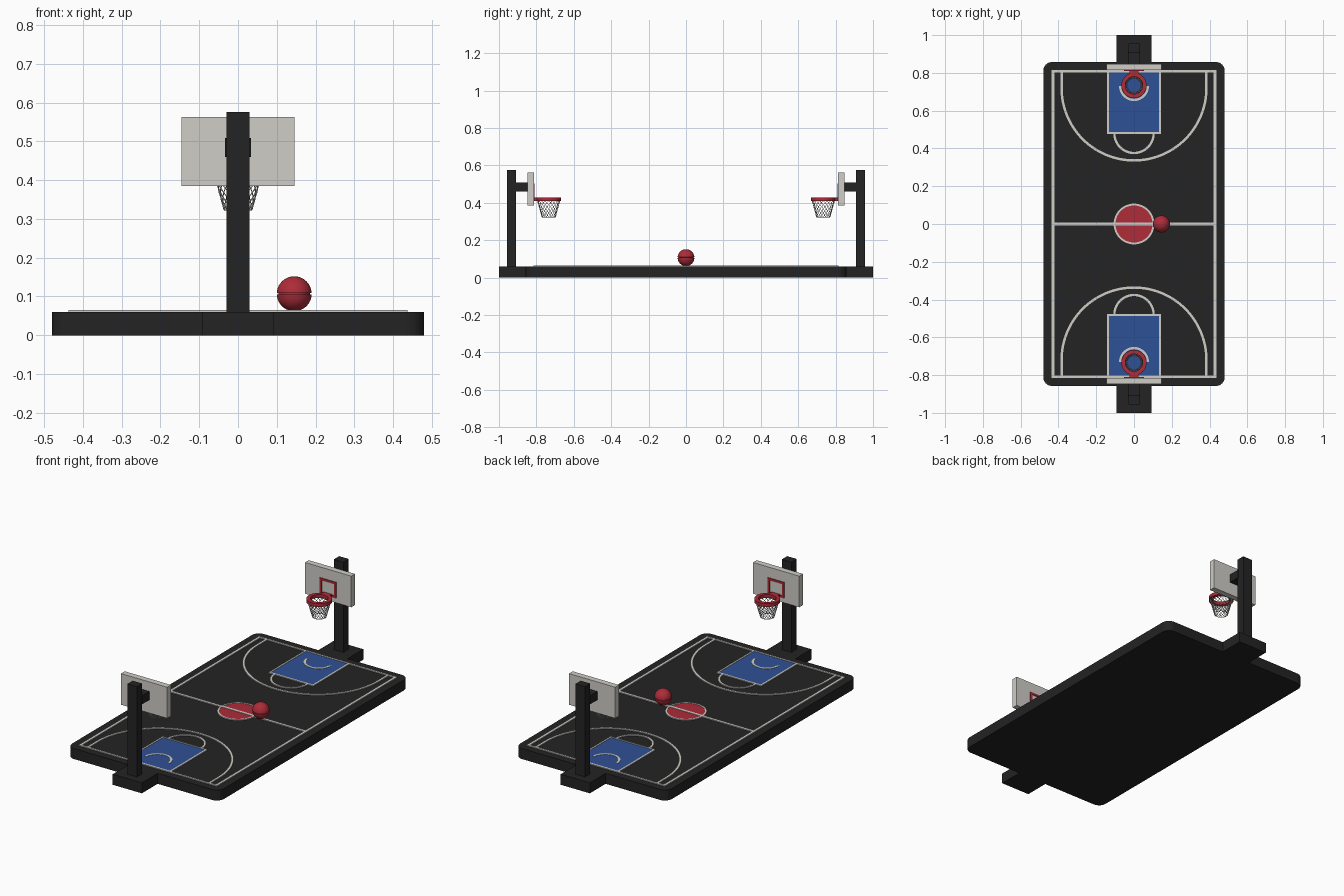
import bpy, bmesh
from math import pi, cos, sin

cube = bpy.data.objects.get("Cube")
if cube:
    bpy.data.objects.remove(cube, do_unlink=True)


def material(name, rgb):
    m = bpy.data.materials.new(name)
    m.use_nodes = True
    m.diffuse_color = (*rgb, 1)
    bsdf = next(n for n in m.node_tree.nodes if n.type == 'BSDF_PRINCIPLED')
    bsdf.inputs["Base Color"].default_value = (*rgb, 1)
    return m


BLACK = material("black", (0.017, 0.017, 0.017))
WHITE = material("off_white", (0.62, 0.61, 0.57))
RED = material("red", (0.42, 0.025, 0.04))
BLUE = material("blue", (0.028, 0.083, 0.31))


def make(name, bm, mat, mirror=False):
    """Turn a bmesh into an object, optionally repeated at the other end."""
    bmesh.ops.recalc_face_normals(bm, faces=bm.faces)
    me = bpy.data.meshes.new(name)
    bm.to_mesh(me)
    bm.free()
    me.materials.append(mat)
    ob = bpy.data.objects.new(name, me)
    bpy.context.collection.objects.link(ob)
    if mirror:
        mod = ob.modifiers.new("other_end", 'MIRROR')
        mod.use_axis = (False, True, False)
        mod.use_mirror_merge = False
    return ob


def add_box(bm, x0, x1, y0, y1, z0, z1):
    vs = bmesh.ops.create_cube(bm, size=1)["verts"]
    for v in vs:
        v.co = (x1 if v.co.x > 0 else x0, y1 if v.co.y > 0 else y0,
                z1 if v.co.z > 0 else z0)
    return vs


def add_arc(bm, cy, ro, ri, a0, a1, z0, z1, n=48):
    """Curved strip with a rectangular section, centred on x = 0."""
    full = abs(a1 - a0 - 2 * pi) < 1e-4
    rows = []
    for i in range(n if full else n + 1):
        a = a0 + (a1 - a0) * i / n
        rows.append([bm.verts.new((r * cos(a), cy + r * sin(a), z))
                     for r, z in ((ro, z0), (ro, z1), (ri, z1), (ri, z0))])
    for i in range(n):
        p, q = rows[i], rows[(i + 1) % len(rows)]
        for k in range(4):
            bm.faces.new((p[k], p[k - 1], q[k - 1], q[k]))
    if not full:
        bm.faces.new(rows[0])
        bm.faces.new(rows[-1])


def box(name, mat, mirror, *dims):
    bm = bmesh.new()
    add_box(bm, *dims)
    return make(name, bm, mat, mirror)


TOP, LINE, FILL = 0.06, 0.065, 0.063

# Court slab with rounded corners
bm = bmesh.new()
add_box(bm, -0.48, 0.48, -0.857, 0.857, 0, TOP)
corners = [e for e in bm.edges if abs(e.verts[0].co.z - e.verts[1].co.z) > 0.01]
bmesh.ops.bevel(bm, geom=corners, offset=0.045, segments=8, profile=0.5, affect='EDGES')
make("court_slab", bm, BLACK)

# Painted areas
box("key_area", BLUE, True, -0.135, 0.135, 0.485, 0.81, TOP - 0.002, FILL)
bm = bmesh.new()
bmesh.ops.create_cone(bm, cap_ends=True, segments=64, radius1=0.102, radius2=0.102, depth=FILL - TOP + 0.002)
bmesh.ops.translate(bm, verts=bm.verts, vec=(0, 0, (FILL + TOP - 0.002) / 2))
make("centre_circle", bm, RED)

# Halfway line and centre ring
box("halfway_line", WHITE, False, -0.425, 0.425, -0.008, 0.008, TOP, LINE)
bm = bmesh.new()
add_arc(bm, 0, 0.108, 0.098, 0, 2 * pi, TOP, LINE, 64)
make("centre_ring", bm, WHITE)

# Border lines
bm = bmesh.new()
for s in (-1, 1):
    add_box(bm, *sorted((s * 0.437, s * 0.422)), -0.815, 0.815, TOP, LINE)
    add_box(bm, -0.422, 0.422, *sorted((s * 0.815, s * 0.803)), TOP, LINE)
make("border_lines", bm, WHITE)

# Three point line, key outline and arcs at each end
bm = bmesh.new()
for s in (-1, 1):
    add_box(bm, *sorted((s * 0.39, s * 0.377)), 0.72, 0.803, TOP, LINE)
    add_box(bm, *sorted((s * 0.142, s * 0.132)), 0.477, 0.803, TOP, LINE)
add_box(bm, -0.132, 0.132, 0.477, 0.487, TOP, LINE)
add_arc(bm, 0.72, 0.39, 0.377, pi, 2 * pi, TOP, LINE)
add_arc(bm, 0.48, 0.11, 0.098, pi, 2 * pi, TOP, LINE)
add_arc(bm, 0.73, 0.079, 0.067, pi, 2 * pi, TOP, LINE)
make("end_lines", bm, WHITE, True)

# Hoop stands
box("stand_foot", BLACK, True, -0.092, 0.092, 0.857, 1.0, 0, TOP)
box("stand_post", BLACK, True, -0.03, 0.03, 0.908, 0.956, TOP, 0.576)
box("stand_arm", BLACK, True, -0.033, 0.033, 0.847, 0.915, 0.46, 0.509)
box("backboard", WHITE, True, -0.146, 0.146, 0.814, 0.848, 0.385, 0.563)

# Red target frame on the backboard
bm = bmesh.new()
for s in (-1, 1):
    add_box(bm, *sorted((s * 0.052, s * 0.04)), 0.809, 0.815, 0.412, 0.503)
for z in (0.412, 0.491):
    add_box(bm, -0.04, 0.04, 0.809, 0.815, z, z + 0.012)
make("target_frame", bm, RED, True)

# Rim with its bracket
bm = bmesh.new()
add_arc(bm, 0.734, 0.067, 0.046, 0, 2 * pi, 0.409, 0.428, 40)
add_box(bm, -0.025, 0.025, 0.79, 0.812, 0.409, 0.428)
make("rim", bm, RED, True)

# Net: tapering diamond lattice
ROWS, COLS = 8, 18
bm = bmesh.new()
grid = []
for i in range(ROWS + 1):
    t = i / ROWS
    r = 0.06 - 0.024 * t
    angles = [2 * pi * (j + (i % 2) / 2) / COLS for j in range(COLS)]
    grid.append([bm.verts.new((r * cos(a), 0.734 + r * sin(a), 0.412 - 0.088 * t)) for a in angles])
for j in range(COLS):
    n = (j + 1) % COLS
    for i in range(ROWS - 1):
        # odd rows sit half a step ahead of even rows
        left, right = (j - 1, j) if i % 2 == 0 else (j, n)
        bm.faces.new((grid[i][j], grid[i + 1][left], grid[i + 2][j], grid[i + 1][right]))
    bm.faces.new((grid[0][j], grid[1][j], grid[0][n]))
    bm.faces.new((grid[ROWS][j], grid[ROWS][n], grid[ROWS - 1][j]))
net = make("net", bm, WHITE)
wire = net.modifiers.new("strands", 'WIREFRAME')
wire.thickness = 0.0035
wire.use_boundary = True
wire.use_even_offset = False
mod = net.modifiers.new("other_end", 'MIRROR')
mod.use_axis = (False, True, False)
mod.use_mirror_merge = False

# Ball, turned from a half-circle profile with a seam groove
R = 0.045
bm = bmesh.new()
steps = [pi * (k / 20 - 0.5) for k in range(21) if k != 10]
profile = [(R * cos(a), R * sin(a)) for a in steps]
groove = [(R, -0.0025), (R - 0.004, -0.0015), (R - 0.004, 0.0015), (R, 0.0025)]
profile[10:10] = groove
pts = [bm.verts.new((r, 0, z)) for r, z in profile]
edges = [bm.edges.new(pair) for pair in zip(pts, pts[1:])]
bmesh.ops.spin(bm, geom=pts + edges, cent=(0, 0, 0), axis=(0, 0, 1), angle=2 * pi, steps=40)
bmesh.ops.remove_doubles(bm, verts=bm.verts, dist=1e-5)
ball = make("ball", bm, RED)
ball.location = (0.145, 0, 0.107)

# Smooth shading with sharp edges on the ball
bpy.ops.object.select_all(action='DESELECT')
ball.select_set(True)
bpy.context.view_layer.objects.active = ball
bpy.ops.object.shade_smooth_by_angle(angle=0.6)
